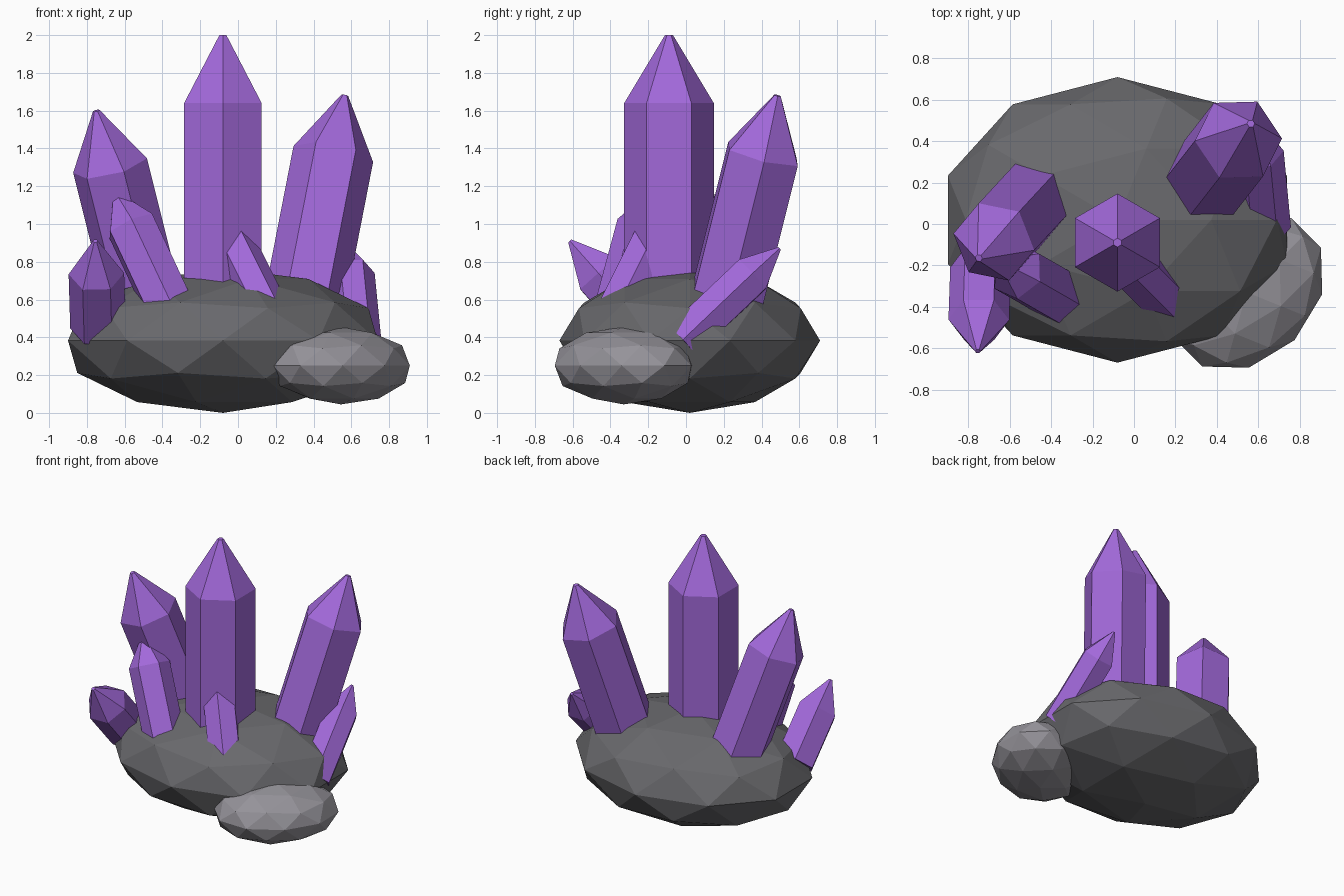
import bpy, bmesh, math
from mathutils import Vector, Matrix

if "Cube" in bpy.data.objects:
    bpy.data.objects.remove(bpy.data.objects["Cube"])

purple = bpy.data.materials.new("amethyst")
purple.diffuse_color = (0.36, 0.14, 0.70, 1)
purple.use_nodes = True
purple.node_tree.nodes["Principled BSDF"].inputs["Base Color"].default_value = purple.diffuse_color
light_grey = bpy.data.materials.new("light_stone")
light_grey.diffuse_color = (0.30, 0.29, 0.32, 1)
light_grey.use_nodes = True
light_grey.node_tree.nodes["Principled BSDF"].inputs["Base Color"].default_value = light_grey.diffuse_color
dark_grey = bpy.data.materials.new("dark_stone")
dark_grey.diffuse_color = (0.14, 0.14, 0.15, 1)
dark_grey.use_nodes = True
dark_grey.node_tree.nodes["Principled BSDF"].inputs["Base Color"].default_value = dark_grey.diffuse_color


def rock(name, centre, size, turn, mat):
    bpy.ops.mesh.primitive_ico_sphere_add(subdivisions=2, radius=1, location=centre,
                                          rotation=(0, 0, math.radians(turn)))
    ob = bpy.context.object
    ob.name = name
    ob.scale = size
    ob.data.materials.append(mat)


def crystal(name, tip, lean, radius, tip_len, base_z, phase):
    """Six-sided prism with a blunt pyramid tip; lean is the x, y shift per unit of z."""
    tip = Vector(tip)
    slope = Vector((lean[0], lean[1], 1))
    base = tip - slope * (tip.z - base_z)
    length = (tip - base).length
    bm = bmesh.new()
    rings = []
    for z, r in ((0, radius), (length - tip_len, radius), (length, radius * 0.09)):
        angles = [math.radians(phase + 60 * i) for i in range(6)]
        rings.append([bm.verts.new((r * math.cos(a), r * math.sin(a), z)) for a in angles])
    for low, high in zip(rings, rings[1:]):
        for i in range(6):
            j = (i + 1) % 6
            bm.faces.new((low[i], low[j], high[j], high[i]))
    bm.faces.new(rings[0][::-1])
    bm.faces.new(rings[-1])
    turn = Vector((0, 0, 1)).rotation_difference(slope).to_matrix().to_4x4()
    bm.transform(Matrix.Translation(base) @ turn)
    me = bpy.data.meshes.new(name)
    bm.to_mesh(me)
    bm.free()
    me.materials.append(purple)
    bpy.context.collection.objects.link(bpy.data.objects.new(name, me))


# Rocks
rock("base_rock", (-0.08, 0.02, 0.383), (0.862, 0.69, 0.383), 0, dark_grey)
rock("side_rock", (0.545, -0.33, 0.25), (0.427, 0.327, 0.205), 45, light_grey)

# Crystals
crystal("centre_crystal", (-0.08, -0.09, 2.0), (0, 0), 0.237, 0.36, 0.35, 30)
crystal("right_crystal", (0.565, 0.485, 1.68), (0.195, 0.25), 0.215, 0.325, 0.4, 3)
crystal("left_crystal", (-0.75, -0.165, 1.60), (-0.25, -0.27), 0.203, 0.31, 0.4, 50)
crystal("front_left_crystal", (-0.65, -0.18, 1.165), (-0.47, 0.27), 0.14, 0.20, 0.45, 35)
crystal("far_left_crystal", (-0.755, -0.615, 0.91), (-0.03, -0.88), 0.147, 0.23, 0.45, 0)
crystal("far_right_crystal", (0.59, 0.495, 0.87), (-0.1, 1.05), 0.12, 0.20, 0.38, 0)
crystal("front_crystal", (-0.135, -0.075, 1.11), (-0.5, 0.5), 0.12, 0.18, 0.5, 0)
